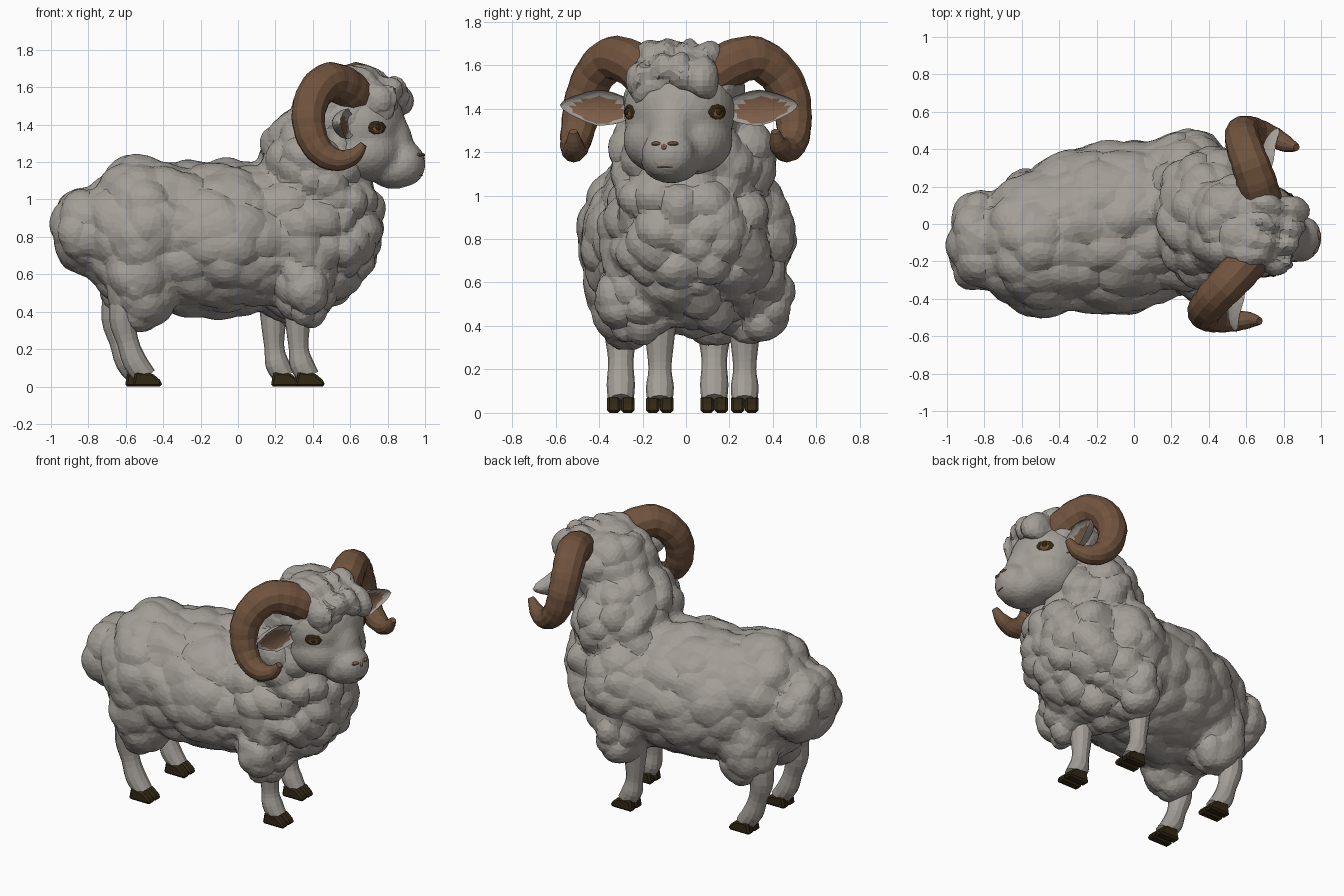
import bpy, bmesh, math
from mathutils import Matrix, Vector, Euler, noise

if "Cube" in bpy.data.objects:
    bpy.data.objects.remove(bpy.data.objects["Cube"])


def material(name, rgb):
    m = bpy.data.materials.new(name)
    m.diffuse_color = (*rgb, 1)
    m.use_nodes = True
    m.node_tree.nodes["Principled BSDF"].inputs["Base Color"].default_value = m.diffuse_color
    return m


WOOL = material("wool_grey", (0.365, 0.338, 0.307))
HORN = material("horn_brown", (0.165, 0.088, 0.048))
SKIN = material("skin_brown", (0.20, 0.11, 0.065))
IRIS = material("iris_brown", (0.17, 0.08, 0.03))
HOOF = material("hoof_dark", (0.032, 0.021, 0.007))

# The head is turned a little: local u forward, v left, z up
HEAD = Matrix.Translation((0.56, -0.01, 0)) @ Matrix.Rotation(math.radians(-12), 4, 'Z')
WORLD = Matrix.Identity(4)


def add_object(name, mesh, *mats):
    obj = bpy.data.objects.new(name, mesh)
    bpy.context.collection.objects.link(obj)
    for m in mats:
        mesh.materials.append(m)
    return obj


def finish(name, bm, *mats):
    mesh = bpy.data.meshes.new(name)
    bm.to_mesh(mesh)
    bm.free()
    return add_object(name, mesh, *mats)


def blob(bm, frame, c, r, pitch=0, yaw=0, sub=3):
    rot = Euler((0, math.radians(pitch), math.radians(yaw)))
    bmesh.ops.create_icosphere(bm, subdivisions=sub, radius=1,
                               matrix=frame @ Matrix.LocRotScale(Vector(c), rot, Vector(r)))


def bake(obj):
    dg = bpy.context.evaluated_depsgraph_get()
    return bpy.data.meshes.new_from_object(obj.evaluated_get(dg))


def merge(name, bm, voxel, smooth, mat):
    """Fuse overlapping blobs into one soft skin."""
    obj = finish(name, bm, mat)
    rm = obj.modifiers.new("fuse", 'REMESH')
    rm.mode = 'VOXEL'
    rm.voxel_size = voxel
    sm = obj.modifiers.new("soften", 'SMOOTH')
    sm.factor, sm.iterations = 0.5, smooth
    mesh = bake(obj)
    obj.modifiers.clear()
    obj.data = mesh
    mesh.materials.clear()
    mesh.materials.append(mat)
    return obj


def facet(obj, ratio):
    obj.modifiers.new("facets", 'DECIMATE').ratio = ratio
    mesh = bake(obj)
    obj.modifiers.clear()
    obj.data = mesh
    mesh.polygons.foreach_set("use_smooth", [False] * len(mesh.polygons))


def tube(name, pts, mat, steps=4, ridge=0.0):
    """Round sweep through (x, y, z, radius) points."""
    P = [Vector(p) for p in pts]
    P = [2 * P[0] - P[1]] + P + [2 * P[-1] - P[-2]]
    path = []
    for i in range(1, len(P) - 2):
        a, b, c, d = P[i - 1:i + 3]
        for k in range(steps):
            t = k / steps
            path.append(0.5 * (2 * b + (c - a) * t + (2 * a - 5 * b + 4 * c - d) * t * t
                               + (3 * b - a - 3 * c + d) * t ** 3))
    path.append(P[-2])
    cu = bpy.data.curves.new(name, 'CURVE')
    cu.dimensions = '3D'
    cu.bevel_depth, cu.bevel_resolution, cu.use_fill_caps = 1, 4, True
    sp = cu.splines.new('POLY')
    sp.points.add(len(path) - 1)
    for i, (sp_pt, q) in enumerate(zip(sp.points, path)):
        sp_pt.co = (q[0], q[1], q[2], 1)
        sp_pt.radius = q[3] * (1 - ridge * (i % 3 == 0))
    tmp = bpy.data.objects.new(name + "_path", cu)
    bpy.context.collection.objects.link(tmp)
    mesh = bake(tmp)
    bpy.data.objects.remove(tmp)
    mesh.polygons.foreach_set("use_smooth", [False] * len(mesh.polygons))
    mesh.materials.clear()
    return add_object(name, mesh, mat)


# Fleece: body, neck ruff, cap and thighs fused together
bm = bmesh.new()
blob(bm, WORLD, (-0.12, -0.02, 0.79), (0.66, 0.46, 0.42), yaw=7)       # barrel
blob(bm, WORLD, (-0.49, -0.10, 0.82), (0.36, 0.39, 0.42))              # rump
blob(bm, WORLD, (-0.83, -0.09, 0.83), (0.17, 0.27, 0.23))              # tail
blob(bm, WORLD, (0.28, 0.05, 0.80), (0.42, 0.44, 0.44))                # shoulders
blob(bm, WORLD, (0.48, 0.02, 0.84), (0.29, 0.37, 0.37))                # chest
blob(bm, WORLD, (0.55, 0.01, 0.94), (0.22, 0.34, 0.22))                # ruff
blob(bm, WORLD, (0.41, 0.03, 1.16), (0.30, 0.38, 0.36))                # neck
blob(bm, HEAD, (-0.02, 0, 1.45), (0.26, 0.28, 0.26))                   # cap
for v in (-0.15, -0.05, 0.05, 0.15):
    blob(bm, HEAD, (0.25, v, 1.56 - abs(v) * 0.2), (0.09, 0.065, 0.11))   # forelock
    blob(bm, HEAD, (0.10, v * 0.9, 1.63 - abs(v) * 0.2), (0.13, 0.065, 0.10))
for x, y in ((0.36, -0.21), (0.25, 0.29)):
    blob(bm, WORLD, (x, y, 0.56), (0.16, 0.20, 0.24))                  # front thighs
for x, y in ((-0.52, -0.28), (-0.54, 0.12)):
    blob(bm, WORLD, (x, y, 0.59), (0.20, 0.18, 0.29))                  # rear thighs
fleece = merge("fleece", bm, 0.022, 4, WOOL)

# Raise the fleece into tufts: round on the neck and chest, long and low on the flanks
bm = bmesh.new()
bm.from_mesh(fleece.data)
bm.normal_update()
shift = []
for v in bm.verts:
    p = v.co
    front = min(1, max(0, (p.x - 0.05) / 0.3))
    dist, _ = noise.voronoi(Vector((p.x * 6 + p.z * 2.0, p.y * 7.5, p.z * 6.5 - p.x)))
    head = min(1, max(0, (p.z - 1.35) / 0.15))
    puff = (0.045 + 0.035 * front - 0.03 * head) * (0.3 - dist[0] ** 2)
    puff += 0.018 * noise.noise(Vector((p.x * 7 + p.z * 4, p.y * 6, p.z * 5)))
    shift.append(v.normal * (puff + 0.004))
for v, s in zip(bm.verts, shift):
    v.co += s
bm.to_mesh(fleece.data)
bm.free()
facet(fleece, 0.4)

# Bare face
bm = bmesh.new()
blob(bm, HEAD, (0.10, 0, 1.39), (0.24, 0.26, 0.24))                    # skull
for s in (1, -1):
    blob(bm, HEAD, (0.13, s * 0.07, 1.255), (0.20, 0.185, 0.16))       # cheeks
blob(bm, HEAD, (0.28, 0, 1.32), (0.10, 0.11, 0.17), pitch=-15)         # bridge
blob(bm, HEAD, (0.345, 0, 1.19), (0.105, 0.125, 0.12))                 # muzzle
blob(bm, HEAD, (0.28, 0, 1.16), (0.14, 0.14, 0.105))                   # chin
facet(merge("face", bm, 0.02, 4, WOOL), 0.4)

# Nose: bridge pad with two nostril wings, and the mouth line
bm = bmesh.new()
blob(bm, HEAD, (0.415, 0, 1.225), (0.035, 0.022, 0.022), pitch=15, sub=2)
for s in (1, -1):
    blob(bm, HEAD, (0.412, s * 0.035, 1.238), (0.032, 0.032, 0.013), yaw=s * 15, sub=2)
blob(bm, HEAD, (0.410, 0, 1.13), (0.028, 0.045, 0.007), sub=2)
finish("nose_and_mouth", bm, SKIN)

horn_path = ((0.10, 0.14, 1.55, 0.112), (0.05, 0.24, 1.61, 0.108), (-0.01, 0.34, 1.63, 0.102),
             (-0.065, 0.43, 1.56, 0.097), (-0.085, 0.485, 1.45, 0.092), (-0.06, 0.505, 1.33, 0.084),
             (0.0, 0.51, 1.245, 0.072), (0.085, 0.50, 1.21, 0.058), (0.165, 0.48, 1.235, 0.043),
             (0.215, 0.475, 1.295, 0.020))

for side, s in (("left", 1), ("right", -1)):
    # Curled horn
    pts = [(*(HEAD @ Vector((u, s * v, z))), r) for u, v, z, r in horn_path]
    tube("horn_" + side, pts, HORN, ridge=0.03)

    # Eye: dark lid, brown iris, dark pupil, stacked outward
    out = Vector((math.cos(math.radians(52)), s * math.sin(math.radians(52)), 0))
    base = Vector((0.224, s * 0.196, 1.385))
    for part, off, r, mat in (("lid", Vector((0, 0, 0)), (0.026, 0.062, 0.046), HOOF),
                              ("iris", out * 0.010 - Vector((0, 0, 0.006)), (0.020, 0.036, 0.030), IRIS),
                              ("pupil", out * 0.022, (0.014, 0.018, 0.018), HOOF)):
        bm = bmesh.new()
        blob(bm, HEAD, base + off, r, yaw=s * 52, sub=2)
        finish("eye_%s_%s" % (part, side), bm, mat)

    # Cupped ear with a brown hollow
    bm = bmesh.new()
    blob(bm, WORLD, (0, 0, 0), (0.08, 0.175, 0.082))
    for f in bm.faces:
        c = f.calc_center_median()
        f.material_index = int(c.x > 0 and (c.y / 0.175) ** 2 + ((c.z + 0.012) / 0.082) ** 2 < 0.5)
    for v in bm.verts:
        if v.co.x > 0:
            v.co.x *= -0.5
        v.co.z *= 1 - 0.4 * max(0, s * v.co.y / 0.175)
    bm.transform(HEAD @ Matrix.Translation((0.11, s * 0.385, 1.405))
                 @ Matrix.Rotation(math.radians(s * 4), 4, 'X'))
    bmesh.ops.recalc_face_normals(bm, faces=bm.faces)
    finish("ear_" + side, bm, WOOL, SKIN)

# Legs with cloven hooves
hoof_profile = ((-0.075, 0), (0.085, 0), (0.08, 0.03), (0.03, 0.072), (-0.06, 0.08))
front_leg = ((-0.06, 0.45, 0.08), (-0.06, 0.30, 0.062), (-0.055, 0.20, 0.053),
             (-0.04, 0.12, 0.064), (0.0, 0.05, 0.058))
rear_leg = ((-0.10, 0.52, 0.09), (-0.125, 0.36, 0.075), (-0.10, 0.24, 0.058),
            (-0.06, 0.13, 0.065), (0.0, 0.05, 0.058))
for name, x, y, path in (("front_leg_right", 0.38, -0.12, front_leg),
                         ("front_leg_left", 0.25, 0.27, front_leg),
                         ("rear_leg_right", -0.49, -0.30, rear_leg),
                         ("rear_leg_left", -0.53, 0.13, rear_leg)):
    tube(name, [(x + dx, y, z, r) for dx, z, r in path], WOOL, steps=3)
    bm = bmesh.new()
    for toe in (-1, 1):
        face = bm.faces.new([bm.verts.new((x + px, y + toe * 0.032 - 0.031, pz))
                             for px, pz in hoof_profile])
        ext = bmesh.ops.extrude_face_region(bm, geom=[face])["geom"]
        bmesh.ops.translate(bm, vec=(0, 0.062, 0),
                            verts=[g for g in ext if isinstance(g, bmesh.types.BMVert)])
    bmesh.ops.recalc_face_normals(bm, faces=bm.faces)
    bmesh.ops.bevel(bm, geom=list(bm.edges), offset=0.012, segments=1, affect='EDGES')
    finish(name.replace("leg", "hoof"), bm, HOOF)
